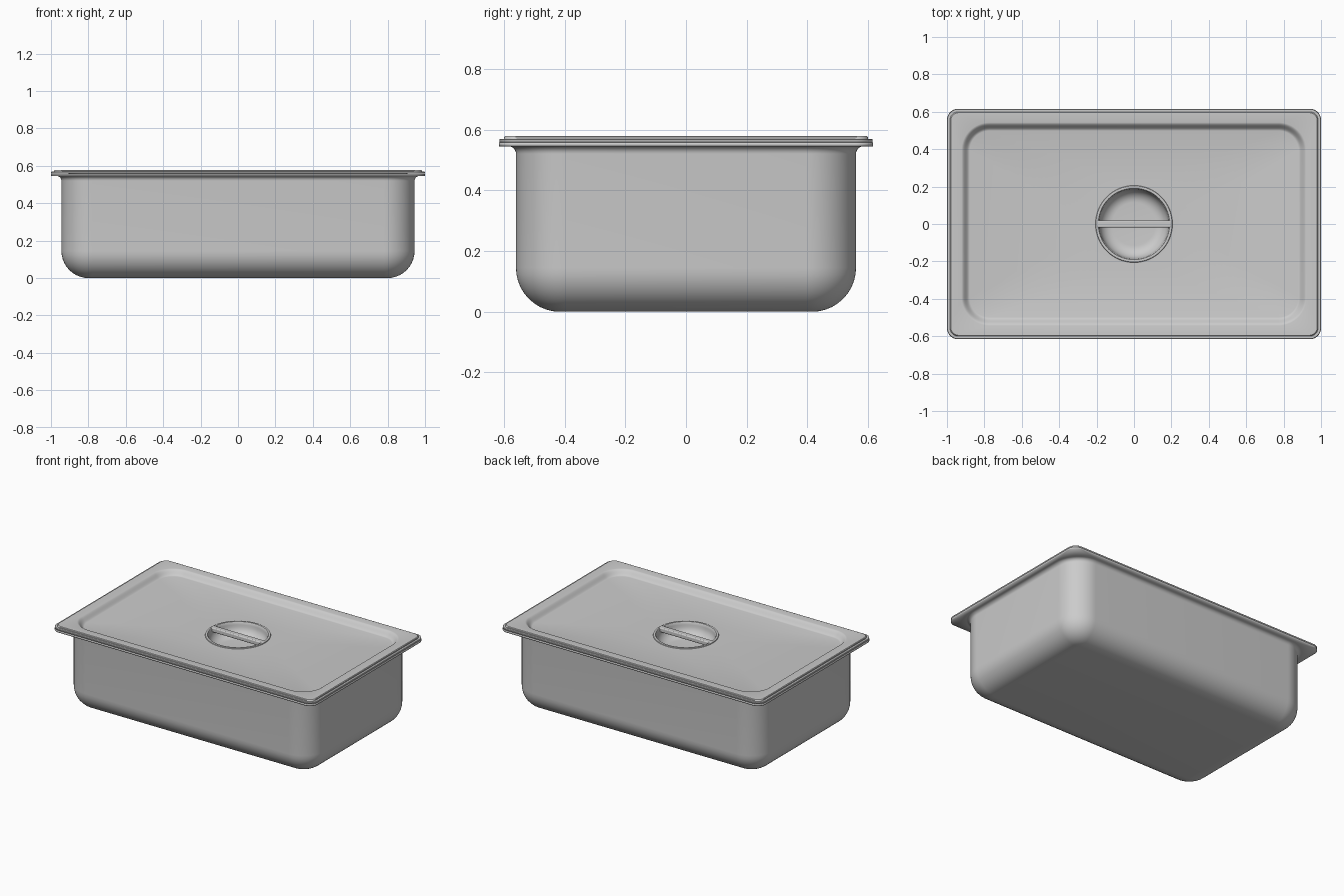
import bpy, bmesh
from math import sin, cos, pi, radians

if "Cube" in bpy.data.objects:
    bpy.data.objects.remove(bpy.data.objects["Cube"])

SEG = 16  # segments per corner


def ring(hx, hy, r, z):
    """Counter-clockwise rounded rectangle (a circle when hx = hy = r)."""
    pts = []
    for q, (sx, sy) in enumerate(((1, 1), (-1, 1), (-1, -1), (1, -1))):
        for i in range(SEG + 1):
            a = (q + i / SEG) * pi / 2
            pts.append((sx * (hx - r) + r * cos(a), sy * (hy - r) + r * sin(a), z))
    return pts


def finish(obj, angle=35):
    bpy.ops.object.select_all(action='DESELECT')
    obj.select_set(True)
    bpy.context.view_layer.objects.active = obj
    bpy.ops.object.shade_smooth_by_angle(angle=radians(angle))


def shell(name, rings, cap_first, thickness):
    """Loft the rings, cap one end and give the sheet a thickness."""
    bm = bmesh.new()
    rows = [[bm.verts.new(p) for p in ring(*r)] for r in rings]
    n = len(rows[0])
    for a, b in zip(rows, rows[1:]):
        for i in range(n):
            j = (i + 1) % n
            bm.faces.new((a[i], a[j], b[j], b[i]))
    bm.faces.new(rows[0][::-1] if cap_first else rows[-1])
    bmesh.ops.remove_doubles(bm, verts=bm.verts, dist=1e-5)
    mesh = bpy.data.meshes.new(name)
    bm.to_mesh(mesh)
    bm.free()
    obj = bpy.data.objects.new(name, mesh)
    bpy.context.collection.objects.link(obj)
    finish(obj)
    mod = obj.modifiers.new("sheet", 'SOLIDIFY')
    mod.thickness = thickness
    mod.offset = -1
    return obj


# Pan: rounded bottom, straight walls, fillet out to a flat flange
HX, HY, R = 0.944, 0.56, 0.165
pan = []
for i in range(11):
    a = i / 10 * pi / 2
    d = 0.145 * (1 - sin(a))
    pan.append((HX - d, HY - d, R - d, 0.145 * (1 - cos(a))))
for i in range(7):
    a = i / 6 * pi / 2
    d = 0.025 * (1 - cos(a))
    pan.append((HX + d, HY + d, R + d, 0.52 + 0.025 * sin(a)))
pan.append((1.0, 0.616, 0.06, 0.545))
shell("pan", pan, True, 0.012)

# Lid: stepped edge, sunken panel and round finger dish
lid = [(0.999, 0.615, 0.058, 0.558), (0.999, 0.615, 0.058, 0.567),
       (0.997, 0.613, 0.056, 0.569), (0.984, 0.600, 0.045, 0.569),
       (0.983, 0.599, 0.045, 0.575), (0.979, 0.595, 0.042, 0.579)]
FLOOR = 0.544
for i in range(9):
    t = i / 8
    d = 0.045 * t
    lid.append((0.923 - d, 0.543 - d, 0.15 - d, FLOOR + 0.035 * (1 + cos(pi * t)) / 2))
for r, z in ((0.206, 0), (0.204, 0.005), (0.198, 0.007), (0.191, 0.005), (0.187, -0.002)):
    lid.append((r, r, r, FLOOR + z))
for i in range(9):
    a = i / 8 * pi / 2
    r = 0.115 + 0.07 * cos(a)
    lid.append((r, r, r, FLOOR - 0.015 - 0.07 * sin(a)))
shell("lid", lid, False, 0.006)

# Grip bar across the dish
bpy.ops.mesh.primitive_cube_add(size=1, location=(0, 0, FLOOR - 0.007))
bar = bpy.context.object
bar.name = "grip_bar"
bar.scale = (0.4, 0.038, 0.03)
bpy.ops.object.transform_apply(location=False, rotation=False, scale=True)
bev = bar.modifiers.new("round", 'BEVEL')
bev.width = 0.006
bev.segments = 3
finish(bar, 40)
